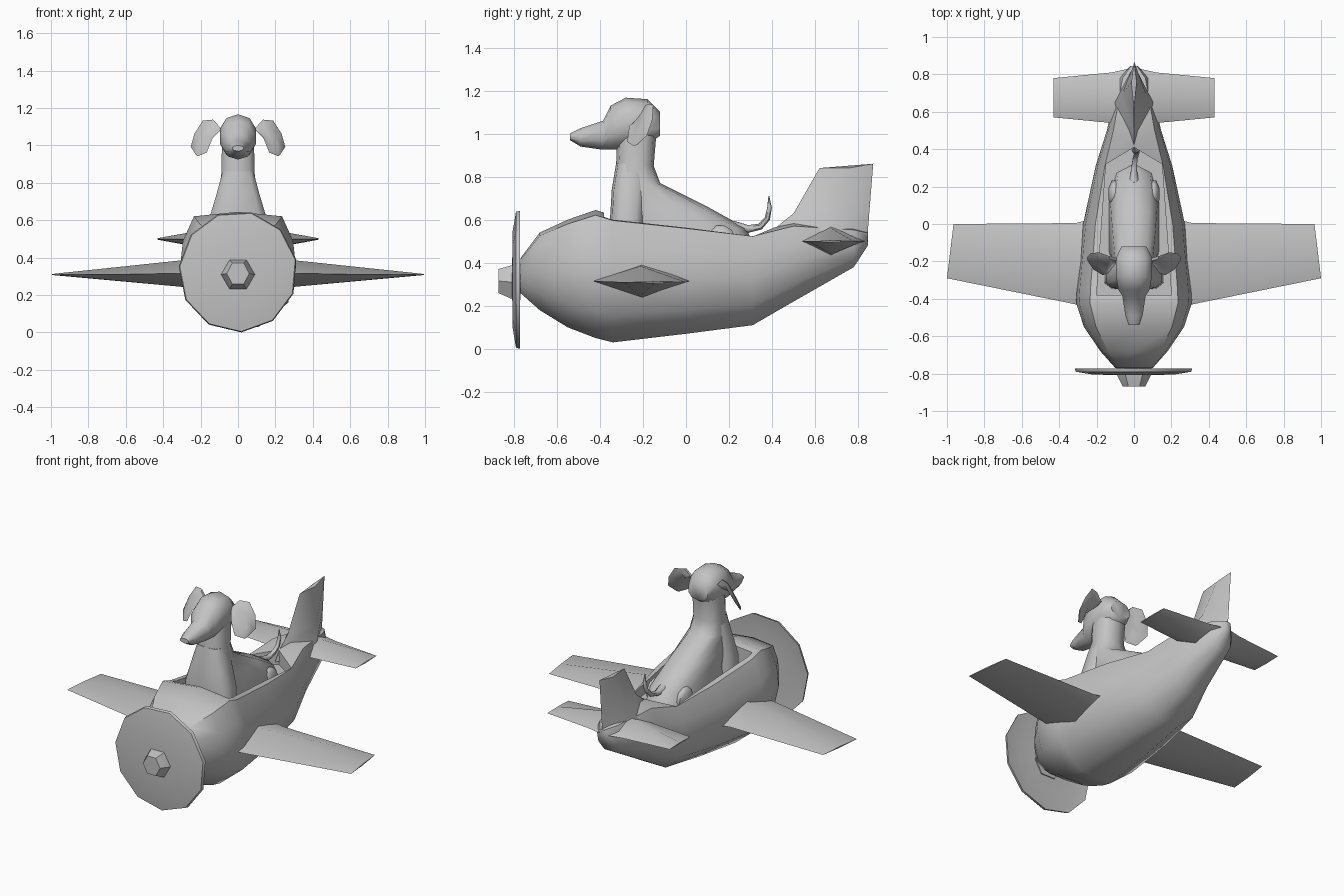
import bpy, bmesh, math
from mathutils import Vector

if "Cube" in bpy.data.objects:
    bpy.data.objects.remove(bpy.data.objects["Cube"])

grey = bpy.data.materials.new("plain grey")
grey.diffuse_color = (0.55, 0.55, 0.55, 1)
grey.use_nodes = True
grey.node_tree.nodes["Principled BSDF"].inputs["Base Color"].default_value = grey.diffuse_color


def finish(ob, angle=45, mirror=False):
    """Material, optional mirror across x, smooth shading."""
    ob.data.materials.clear()
    ob.data.materials.append(grey)
    bpy.ops.object.select_all(action='DESELECT')
    ob.select_set(True)
    bpy.context.view_layer.objects.active = ob
    if mirror:
        m = ob.modifiers.new("mirror", 'MIRROR')
        m.use_mirror_merge = False
        bpy.ops.object.modifier_apply(modifier=m.name)
    bpy.ops.object.shade_smooth_by_angle(angle=math.radians(angle))
    return ob


def loft(name, rings):
    """Closed skin through rings of equal point count."""
    bm = bmesh.new()
    loops = [[bm.verts.new(p) for p in r] for r in rings]
    n = len(loops[0])
    for a, b in zip(loops, loops[1:]):
        for i in range(n):
            bm.faces.new((a[i], a[(i + 1) % n], b[(i + 1) % n], b[i]))
    bm.faces.new(loops[0])
    bm.faces.new(loops[-1])
    bmesh.ops.recalc_face_normals(bm, faces=bm.faces)
    me = bpy.data.meshes.new(name)
    bm.to_mesh(me)
    bm.free()
    ob = bpy.data.objects.new(name, me)
    bpy.context.collection.objects.link(ob)
    return ob


def oval(n, power=1.0):
    """Unit (super)ellipse points."""
    def f(v):
        return math.copysign(abs(v) ** power, v)
    return [(f(math.cos(math.tau * (i + .5) / n)), f(math.sin(math.tau * (i + .5) / n))) for i in range(n)]


# Fuselage: rings of (y, bottom, top, half width)
half = [(.0, 1), (.76, .96), (.95, .74), (1, .5), (.88, .22), (.36, .0)]
section = half + [(-x, z) for x, z in half[:0:-1]]
stations = [(-.77, .26, .42, .10), (-.68, .18, .54, .18), (-.55, .10, .60, .268),
            (-.42, .05, .645, .31), (-.34, .03, .62, .305), (0, .07, .58, .272),
            (.31, .11, .54, .205), (.50, .22, .585, .145), (.78, .38, .56, .08),
            (.845, .48, .54, .02)]
fuselage = loft("fuselage", [[(x * w, y, b + z * (t - b)) for x, z in section]
                             for y, b, t, w in stations])

# Cockpit opening cut into the fuselage
outline = [(-.2, -.38), (.2, -.38), (.15, .32), (0, .41), (-.15, .32)]
cutter = loft("cockpit_cutter", [[(x, y, z) for x, y in outline] for z in (.47, .9)])
cutter.hide_render = True
cut = fuselage.modifiers.new("cockpit", 'BOOLEAN')
cut.operation = 'DIFFERENCE'
cut.solver = 'EXACT'
cut.object = cutter
bpy.context.view_layer.objects.active = fuselage
bpy.ops.object.modifier_apply(modifier=cut.name)
bpy.data.objects.remove(cutter)
finish(fuselage, 50)


# Wings and tailplanes: diamond sections of (x, front y, back y, z, half thickness)
def aerofoil(x, f, b, z, h):
    mid = f + .5 * (b - f)
    return [(x, f, z), (x, mid, z + h), (x, b, z), (x, mid, z - h)]


wings = loft("wings", [aerofoil(.215, -.41, .03, .315, .085),
                       aerofoil(.31, -.43, .005, .315, .07),
                       aerofoil(1, -.29, 0, .31, .004)])
for v in wings.data.vertices:          # slanted tip
    if v.co.x > .9:
        v.co.x -= .035 * (v.co.y + .29) / .29
finish(wings, 60, True)
finish(loft("tailplanes", [aerofoil(.03, .50, .83, .50, .08),
                           aerofoil(.12, .54, .81, .50, .06),
                           aerofoil(.43, .57, .78, .50, .004)]), 60, True)


# Tail fin: diamonds of (front z, back z, front y, back y, half width)
def fin_ring(z, z2, f, b, w):
    mid = f + .55 * (b - f)
    return [(0, f, z), (w, mid, z), (0, b, z2), (-w, mid, z)]


finish(loft("tail_fin", [fin_ring(.50, .48, .37, .84, .115), fin_ring(.565, .56, .42, .846, .10),
                         fin_ring(.63, .65, .50, .853, .065),
                         fin_ring(.84, .86, .62, .87, .014)]), 60)


# Propeller disc and spinner, rings across y of (y, x radius, z radius, centre z)
def disc(name, rings, n, rot=0):
    return finish(loft(name, [[(rx * math.cos(math.tau * i / n + rot), y,
                                z + rz * math.sin(math.tau * i / n + rot)) for i in range(n)]
                              for y, rx, rz, z in rings]), 50)


disc("propeller_disc", [(-.775, .06, .06, .325), (-.785, .22, .23, .325), (-.772, .318, .325, .325),
                        (-.79, .312, .32, .325), (-.805, .22, .23, .325), (-.808, .06, .06, .325)], 11, .2)
disc("spinner", [(-.77, .095, .095, .31), (-.81, .09, .09, .31), (-.87, .06, .065, .315)], 6)


# Dog torso, neck and chest: horizontal rings of (z, front y, back y, half width)
def stack(name, rings, power):
    return finish(loft(name, [[(w * u, (f + b) / 2 + v * (b - f) / 2, z) for u, v in oval(10, power)]
                              for z, f, b, w in rings]), 60)


stack("dog_body", [(.45, -.34, .33, .14), (.56, -.345, .28, .13), (.66, -.345, .10, .12),
                   (.77, -.335, -.12, .105), (.85, -.325, -.15, .092), (.97, -.32, -.14, .09),
                   (1.06, -.31, -.13, .08)], .75)
stack("dog_chest", [(.45, -.355, -.19, .165), (.62, -.352, -.19, .155), (.74, -.345, -.18, .118),
                    (.86, -.325, -.18, .085)], .6)

# Dog head and muzzle: upright rings of (y, bottom, top, half width)
head = [(-.54, .97, 1.0, .03), (-.49, .94, 1.025, .048), (-.385, .925, 1.06, .065),
        (-.35, .925, 1.13, .088), (-.28, .93, 1.167, .1), (-.18, .95, 1.16, .1),
        (-.12, .99, 1.10, .07)]
finish(loft("dog_head", [[(w * u, y, (b + t) / 2 + v * (t - b) / 2) for u, v in oval(10, .9)]
                         for y, b, t, w in head]), 60)

# Flared ears
ear = [(.09, -.19, 1.09), (.13, -.18, 1.135), (.185, -.16, 1.13), (.23, -.165, 1.06),
       (.25, -.19, .99), (.22, -.235, .945), (.17, -.265, .965), (.14, -.255, 1.04)]
mid = sum((Vector(p) for p in ear), Vector()) / len(ear)
push = Vector((.01, .028, .01))
finish(loft("dog_ears", [[mid.lerp(Vector(p), s) + push * k for p in ear]
                         for s, k in ((.6, -.8), (1, -.3), (1, .3), (.6, .8))]), 60, True)

# Haunches
finish(loft("dog_haunches", [[(.105 + .035 * math.sin(a) * u, .16 + .08 * math.sin(a) * v,
                               .50 + .075 * math.cos(a)) for u, v in oval(8)]
                             for a in (.25, .8, 1.5, 2.2, 2.9)]), 60, True)

# Curled tail: points with radius
path = [(0, .22, .565, .03), (0, .29, .557, .018), (.005, .345, .568, .015),
        (.015, .378, .605, .013), (.02, .388, .655, .011), (.02, .385, .71, .002)]
rings = []
for i, (x, y, z, r) in enumerate(path):
    a, b = Vector(path[max(i - 1, 0)][:3]), Vector(path[min(i + 1, len(path) - 1)][:3])
    side = Vector((1, 0, 0))
    up = (b - a).cross(side).normalized()
    rings.append([Vector((x, y, z)) + r * (u * side + v * up) for u, v in oval(6)])
finish(loft("dog_tail", rings), 60)
